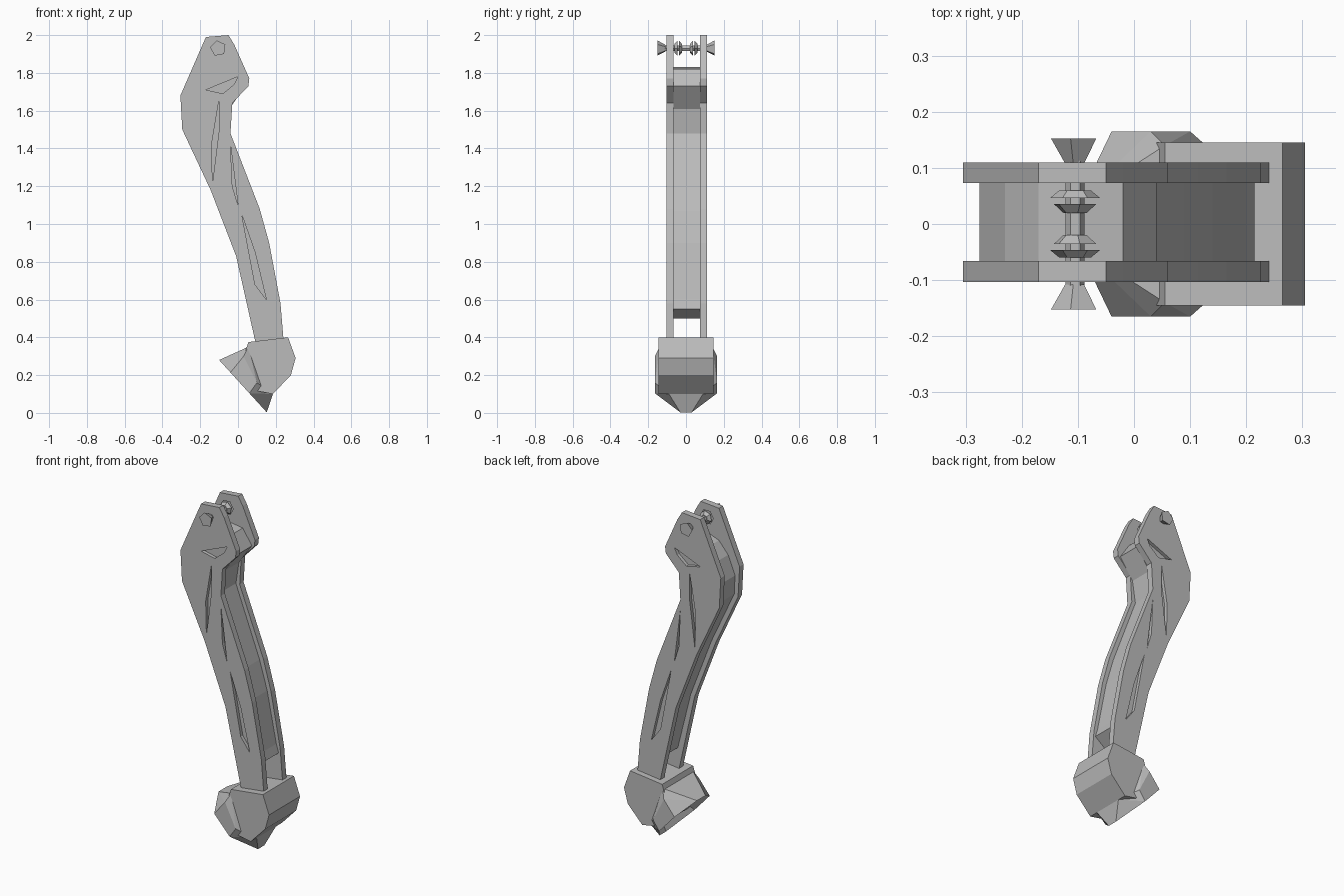
import bpy, bmesh, math
from mathutils import Vector

cube = bpy.data.objects.get("Cube")
if cube:
    bpy.data.objects.remove(cube, do_unlink=True)

GREY = (0.5, 0.5, 0.5, 1.0)
mat = bpy.data.materials.new("plain grey")
mat.use_nodes = True
mat.diffuse_color = GREY
mat.node_tree.nodes["Principled BSDF"].inputs["Base Color"].default_value = GREY


def finish(name, bm):
    bmesh.ops.recalc_face_normals(bm, faces=bm.faces)
    mesh = bpy.data.meshes.new(name)
    bm.to_mesh(mesh)
    bm.free()
    mesh.materials.append(mat)
    obj = bpy.data.objects.new(name, mesh)
    bpy.context.collection.objects.link(obj)
    return obj


def slab(name, outline, y0, y1):
    """Extrude an x-z outline from y0 to y1."""
    bm = bmesh.new()
    face = bm.faces.new([bm.verts.new((x, y0, z)) for x, z in outline])
    ext = bmesh.ops.extrude_face_region(bm, geom=[face])["geom"]
    moved = [v for v in ext if isinstance(v, bmesh.types.BMVert)]
    bmesh.ops.translate(bm, verts=moved, vec=(0, y1 - y0, 0))
    return finish(name, bm)


def hull(points):
    bm = bmesh.new()
    for p in points:
        bm.verts.new(p)
    bmesh.ops.convex_hull(bm, input=bm.verts)
    bmesh.ops.dissolve_limit(bm, angle_limit=math.radians(2), verts=bm.verts, edges=bm.edges)
    return bm


def cut(target, cutter):
    """Subtract the cutter, then discard it."""
    cutter.hide_render = True
    mod = target.modifiers.new("recess", "BOOLEAN")
    mod.operation, mod.solver, mod.object = "DIFFERENCE", "EXACT", cutter
    bpy.context.view_layer.objects.active = target
    bpy.ops.object.modifier_apply(modifier=mod.name)
    bpy.data.objects.remove(cutter, do_unlink=True)


# Side plates with sliver recesses on their outer faces
PLATE = [(-.17, 1.99), (-.05, 2.0), (-.02, 1.95), (.06, 1.77), (.055, 1.73), (-.03, 1.64),
         (-.04, 1.48), (.115, 1.08), (.165, .9), (.225, .58), (.245, .34),
         (.1, .34), (-.01, .83), (-.145, 1.18), (-.295, 1.5), (-.305, 1.68)]
RECESSES = [
    [(-.17, 1.71), (0, 1.78), (-.02, 1.74), (-.08, 1.69)],
    [(-.1, 1.66), (-.1, 1.5), (-.135, 1.22), (-.14, 1.42)],
    [(-.04, 1.42), (0, 1.1), (-.03, 1.2)],
    [(.02, 1.05), (.09, .85), (.15, .6), (.09, .68)],
]
for name, inner, outer in (("front_plate", -.066, -.103), ("back_plate", .073, .11)):
    plate = slab(name, PLATE, inner, outer)
    sign = 1 if outer > 0 else -1
    for outline in RECESSES:
        cut(plate, slab("recess_cutter", outline, outer - sign * .02, outer + sign * .02))

# Core set back between the plates
CORE = [(-.09, 1.83), (-.02, 1.82), (.04, 1.73), (-.045, 1.61), (-.065, 1.48), (.09, 1.07),
        (.14, .9), (.2, .6), (.215, .55), (.15, .5), (.1, .5), (.015, .84),
        (-.12, 1.19), (-.27, 1.51), (-.275, 1.62), (-.23, 1.73), (-.17, 1.8)]
slab("core", CORE, -.067, .074)


# Cross pin with washers and flared heads
def cone(name, y0, y1, r0, r1, sides, turn=0):
    bm = bmesh.new()
    rings = [[bm.verts.new((-.105 + r * math.cos(turn + math.tau * i / sides), y,
                            1.93 + r * math.sin(turn + math.tau * i / sides)))
              for i in range(sides)] for y, r in ((y0, r0), (y1, r1))]
    bm.faces.new(rings[0])
    bm.faces.new(rings[1])
    for i in range(sides):
        j = (i + 1) % sides
        bm.faces.new((rings[0][i], rings[0][j], rings[1][j], rings[1][i]))
    return finish(name, bm)


cone("pin_shaft", -.11, .115, .017, .017, 6)
for side, label in ((-1, "front"), (1, "back")):
    cone(label + "_pin_head", side * .108, side * .152, .018, .043, 5, .5)
    cone(label + "_inner_washer", side * .02, side * .036, .022, .04, 6, .3)
    cone(label + "_outer_washer", side * .046, side * .06, .045, .028, 6)

# Foot housing: a faceted block around the lower ends of the plates
HOUSING = [(.055, .375), (.265, .4), (.305, .29), (.28, .2), (.185, .1), (.08, .12), (.02, .27)]
finish("foot_housing", hull([(x, s * .145, z) for x, z in HOUSING for s in (-1, 1)]))

# Toe wedge with a hollow in its slanted sole
TOE = [(-.1, .04, .28), (-.04, .165, .214), (.06, .165, .104), (.152, .03, .003),
       (.03, .165, .3), (.1, .165, .16), (.185, .09, .1), (.055, .14, .35)]
bm = hull([(x, s * y, z) for x, y, z in TOE for s in (-1, 1)])
bm.normal_update()
down = Vector((-1.1, 0, -1)).normalized()
sole = max(bm.faces, key=lambda f: f.normal.dot(down))
bmesh.ops.inset_region(bm, faces=[sole], thickness=.03)
bmesh.ops.translate(bm, verts=sole.verts, vec=-down * .04)
finish("toe_wedge", bm)
